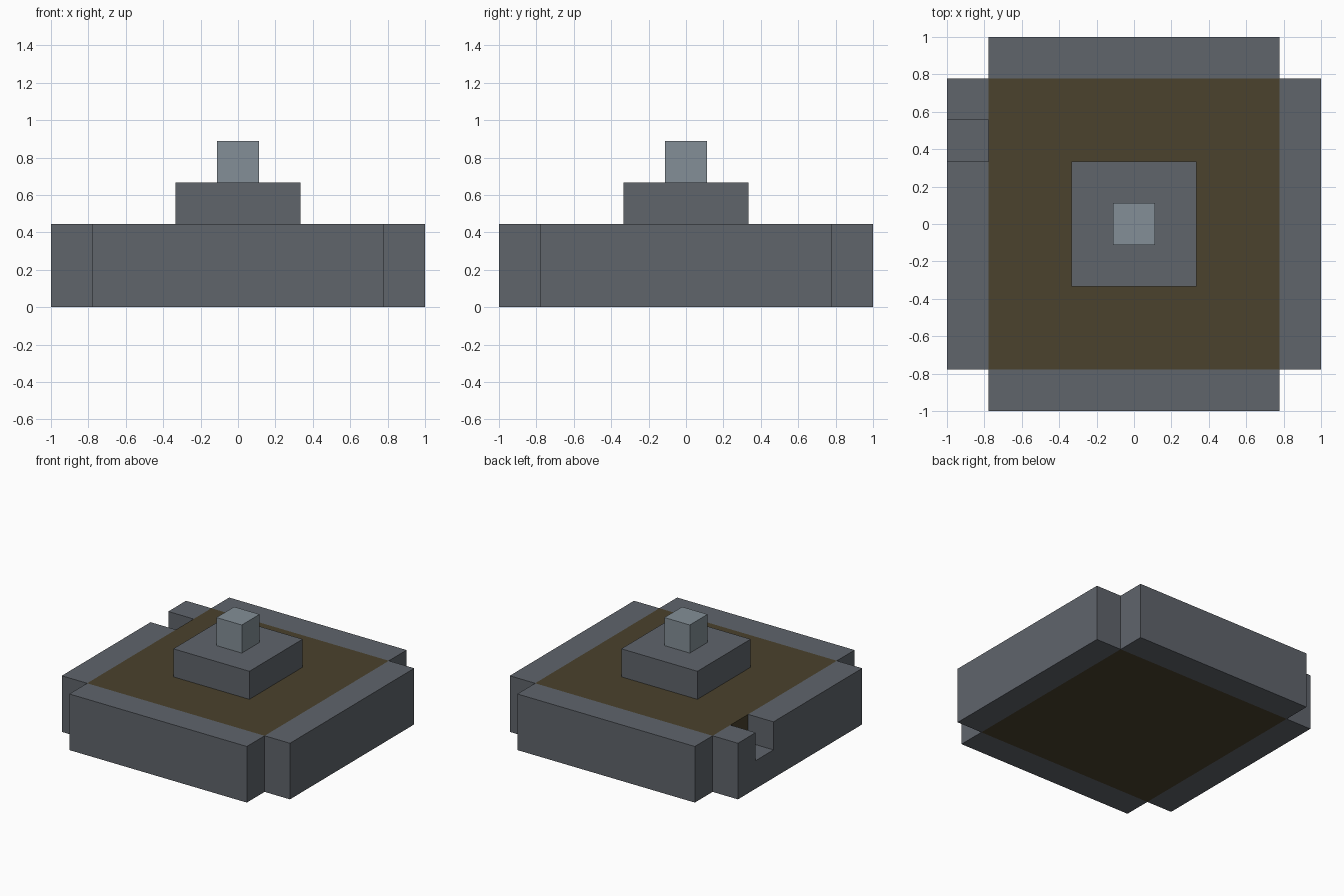
import bpy, bmesh

if "Cube" in bpy.data.objects:
    bpy.data.objects.remove(bpy.data.objects["Cube"])

U = 2 / 9  # one block of the 9 x 9 layout


def material(name, color):
    m = bpy.data.materials.new(name)
    m.diffuse_color = (*color, 1)
    m.use_nodes = True
    m.node_tree.nodes["Principled BSDF"].inputs["Base Color"].default_value = m.diffuse_color
    return m


GRAY = material("slate gray", (0.115, 0.128, 0.148))
LIGHT = material("light steel", (0.23, 0.275, 0.31))
BROWN = material("dark earth", (0.069, 0.054, 0.026))


def prism(name, profile, x0, x1, mat):
    """Extrude a (y, z) profile along x; sizes are in blocks."""
    bm = bmesh.new()
    face = bm.faces.new([bm.verts.new((x0 * U, y * U, z * U)) for y, z in profile])
    ext = bmesh.ops.extrude_face_region(bm, geom=[face])
    verts = [g for g in ext["geom"] if isinstance(g, bmesh.types.BMVert)]
    bmesh.ops.translate(bm, verts=verts, vec=((x1 - x0) * U, 0, 0))
    bmesh.ops.recalc_face_normals(bm, faces=bm.faces)
    mesh = bpy.data.meshes.new(name)
    bm.to_mesh(mesh)
    bm.free()
    mesh.materials.append(mat)
    obj = bpy.data.objects.new(name, mesh)
    bpy.context.collection.objects.link(obj)
    return obj


def box(name, x0, x1, y0, y1, z0, z1, mat):
    return prism(name, [(y0, z0), (y1, z0), (y1, z1), (y0, z1)], x0, x1, mat)


# Earth-filled centre of the basin
box("basin_fill", -3.5, 3.5, -3.5, 3.5, 0, 2, BROWN)

# Surrounding walls, open at the corners
box("front_wall", -3.5, 3.5, -4.5, -3.5, 0, 2, GRAY)
box("back_wall", -3.5, 3.5, 3.5, 4.5, 0, 2, GRAY)
box("right_wall", 3.5, 4.5, -3.5, 3.5, 0, 2, GRAY)

# Left wall with a one-block notch in its top
prism("left_wall", [(-3.5, 0), (3.5, 0), (3.5, 2), (2.5, 2), (2.5, 1),
                    (1.5, 1), (1.5, 2), (-3.5, 2)], -4.5, -3.5, GRAY)

# Stepped pedestal in the middle
box("pedestal", -1.5, 1.5, -1.5, 1.5, 2, 3, GRAY)
box("pedestal_cap", -0.5, 0.5, -0.5, 0.5, 3, 4, LIGHT)
